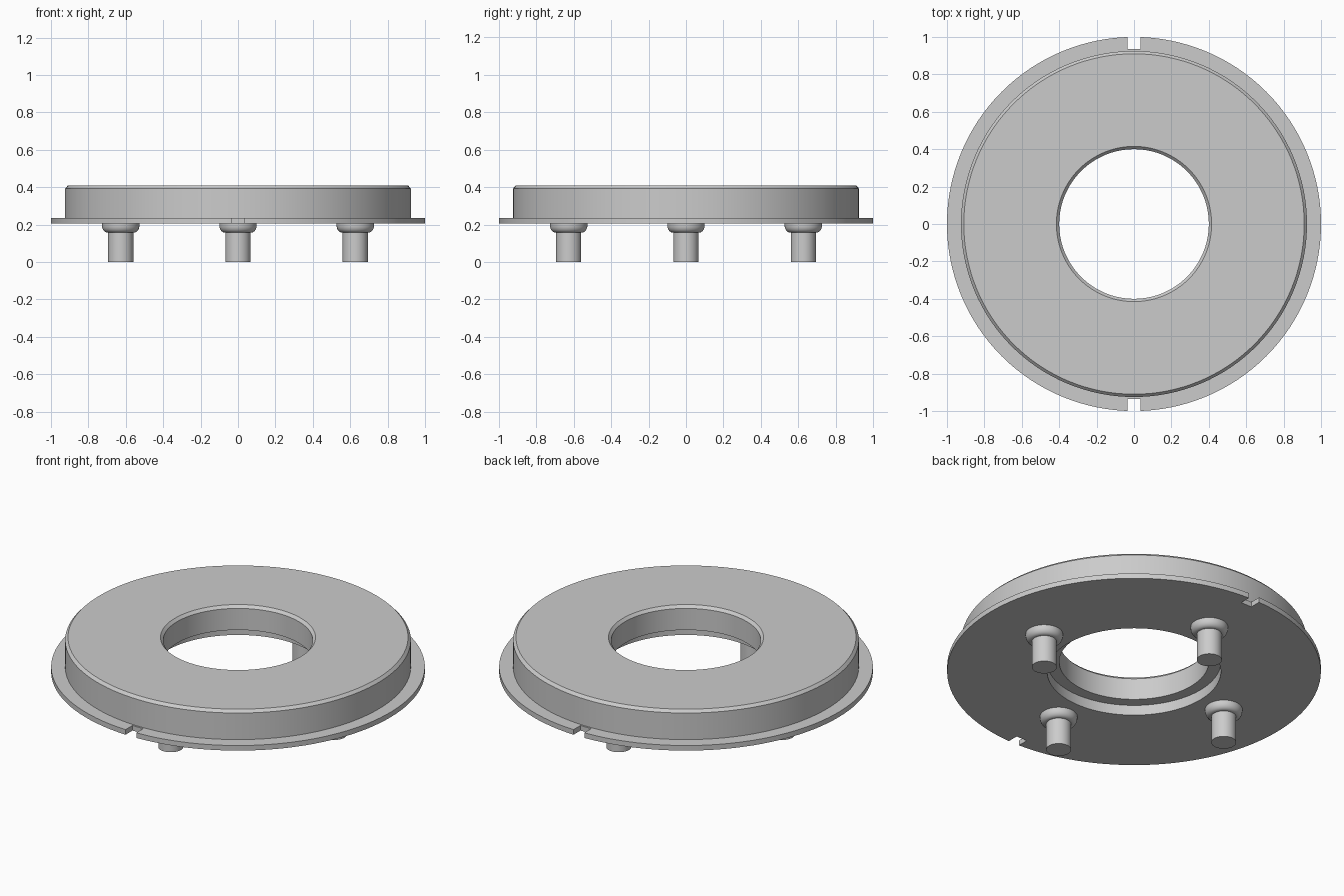
import bpy
import bmesh
from math import cos, sin, pi, radians
from mathutils import Vector, Matrix

if "Cube" in bpy.data.objects:
    bpy.data.objects.remove(bpy.data.objects["Cube"], do_unlink=True)

# Single plain metal colour
metal = bpy.data.materials.new("grey metal")
metal.use_nodes = True
GREY = (0.6, 0.6, 0.6, 1)
metal.diffuse_color = GREY
metal.node_tree.nodes["Principled BSDF"].inputs["Base Color"].default_value = GREY


def lathe(name, profile, segments, closed, location=(0, 0, 0)):
    """Revolve (radius, z) points about z; open profiles get end caps."""
    bm = bmesh.new()
    rings = []
    for r, z in profile:
        angles = [2 * pi * i / segments for i in range(segments)]
        rings.append([bm.verts.new((r * cos(a), r * sin(a), z)) for a in angles])
    pairs = list(zip(rings, rings[1:]))
    if closed:
        pairs.append((rings[-1], rings[0]))
    else:
        bm.faces.new(rings[0])
        bm.faces.new(rings[-1])
    for a, b in pairs:
        for i in range(segments):
            j = (i + 1) % segments
            bm.faces.new((a[i], a[j], b[j], b[i]))
    bmesh.ops.recalc_face_normals(bm, faces=bm.faces)
    mesh = bpy.data.meshes.new(name)
    bm.to_mesh(mesh)
    bm.free()
    mesh.materials.append(metal)
    obj = bpy.data.objects.new(name, mesh)
    obj.location = location
    bpy.context.collection.objects.link(obj)
    return obj


def smooth(obj):
    bpy.ops.object.select_all(action="DESELECT")
    obj.select_set(True)
    bpy.context.view_layer.objects.active = obj
    bpy.ops.object.shade_smooth_by_angle(angle=radians(25))


# Ring body: thin flange, chamfered rims, counterbore underneath
ring = lathe("ring_body", [
    (0.465, 0.205), (1.0, 0.205), (1.0, 0.235), (0.925, 0.235),
    (0.925, 0.392), (0.91, 0.408), (0.415, 0.408), (0.4, 0.392),
    (0.4, 0.265), (0.465, 0.265)], 128, True)

# Locating notches at the front and back of the flange
bm = bmesh.new()
for side in (-1, 1):
    place = Matrix.Translation(Vector((0, side * 1.035, 0.22)))
    bmesh.ops.create_cube(bm, size=1, matrix=place @ Matrix.Diagonal((0.07, 0.2, 0.1, 1)))
cutter_mesh = bpy.data.meshes.new("notch_cutter")
bm.to_mesh(cutter_mesh)
bm.free()
cutter_mesh.materials.append(metal)
cutter = bpy.data.objects.new("notch_cutter", cutter_mesh)
bpy.context.collection.objects.link(cutter)

notch = ring.modifiers.new("notches", "BOOLEAN")
notch.operation = "DIFFERENCE"
notch.solver = "EXACT"
notch.object = cutter
bpy.context.view_layer.objects.active = ring
bpy.ops.object.modifier_apply(modifier=notch.name)
bpy.data.objects.remove(cutter, do_unlink=True)
smooth(ring)

# Four pins with rounded collars beneath the ring
collar = [(0.1, 0.205)]
for k in range(7):
    t = k / 6 * pi / 2
    collar.append((0.07 + 0.03 * cos(t), 0.195 - 0.038 * sin(t)))
pin_profile = collar + [(0.067, 0.157), (0.067, 0.0)]
PINS = {"left": (1, 0), "back": (0, 1), "right": (-1, 0), "front": (0, -1)}
for side, (x, y) in PINS.items():
    smooth(lathe(side + "_pin", pin_profile, 40, False, (x * 0.627, y * 0.627, 0)))
